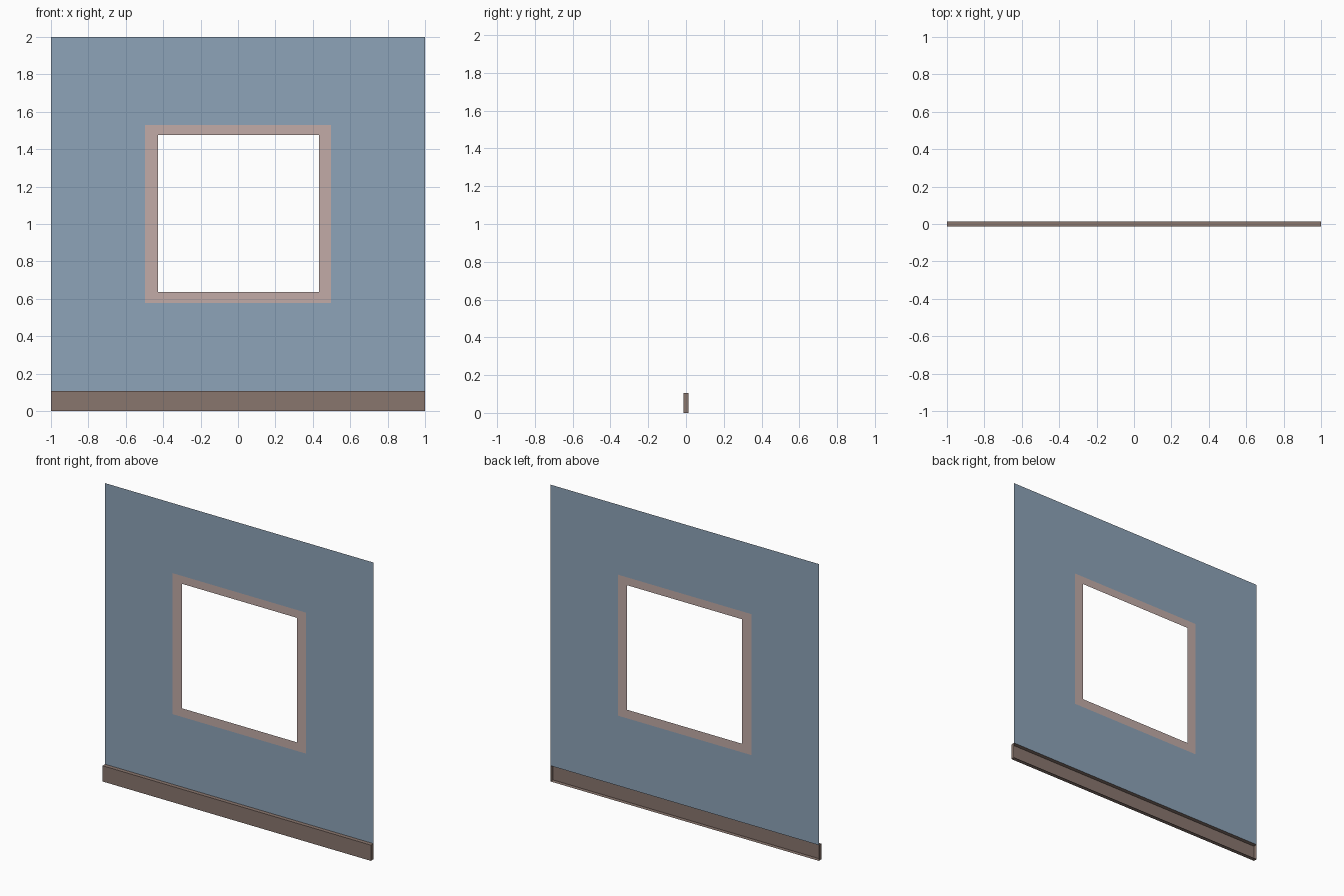
import bpy, bmesh
from mathutils import Vector

if "Cube" in bpy.data.objects:
    bpy.data.objects.remove(bpy.data.objects["Cube"])

HALF_D = 0.0135     # half depth of the skirting board
BOARD_H = 0.106     # height of the skirting board


def material(name, color):
    m = bpy.data.materials.new(name)
    m.diffuse_color = (*color, 1)
    m.use_nodes = True
    m.node_tree.nodes["Principled BSDF"].inputs["Base Color"].default_value = m.diffuse_color
    return m


def make_object(name, bm, mats):
    me = bpy.data.meshes.new(name)
    bm.to_mesh(me)
    bm.free()
    for m in mats:
        me.materials.append(m)
    ob = bpy.data.objects.new(name, me)
    bpy.context.collection.objects.link(ob)
    return ob


wall_blue = material("wall_blue", (0.27, 0.37, 0.48))
trim_pink = material("trim_pink", (0.54, 0.41, 0.39))
board_brown = material("board_brown", (0.25, 0.18, 0.155))


# Wall panel: one flat sheet of nested rectangles, the inner ring is the flush window trim
def rect(bm, x0, x1, z0, z1):
    return [bm.verts.new((x, HALF_D, z))
            for x, z in ((x0, z0), (x1, z0), (x1, z1), (x0, z1))]


bm = bmesh.new()
rings = [rect(bm, -1, 1, BOARD_H, 2),
         rect(bm, -0.497, 0.497, 0.578, 1.528),
         rect(bm, -0.428, 0.432, 0.636, 1.475)]
for slot, (outer, inner) in enumerate(zip(rings, rings[1:])):
    for i in range(4):
        j = (i + 1) % 4
        bm.faces.new((outer[i], outer[j], inner[j], inner[i])).material_index = slot
make_object("wall_with_window_trim", bm, [wall_blue, trim_pink])

# Skirting board: a box in front of the wall, open at the back
bm = bmesh.new()
bmesh.ops.create_cube(bm, size=1)
bmesh.ops.scale(bm, vec=(2, 2 * HALF_D, BOARD_H), verts=bm.verts)
bmesh.ops.translate(bm, vec=Vector((0, 0, BOARD_H / 2)), verts=bm.verts)
back = [f for f in bm.faces if f.normal.y > 0.9]
bmesh.ops.delete(bm, geom=back, context='FACES_ONLY')
make_object("skirting_board", bm, [board_brown])
